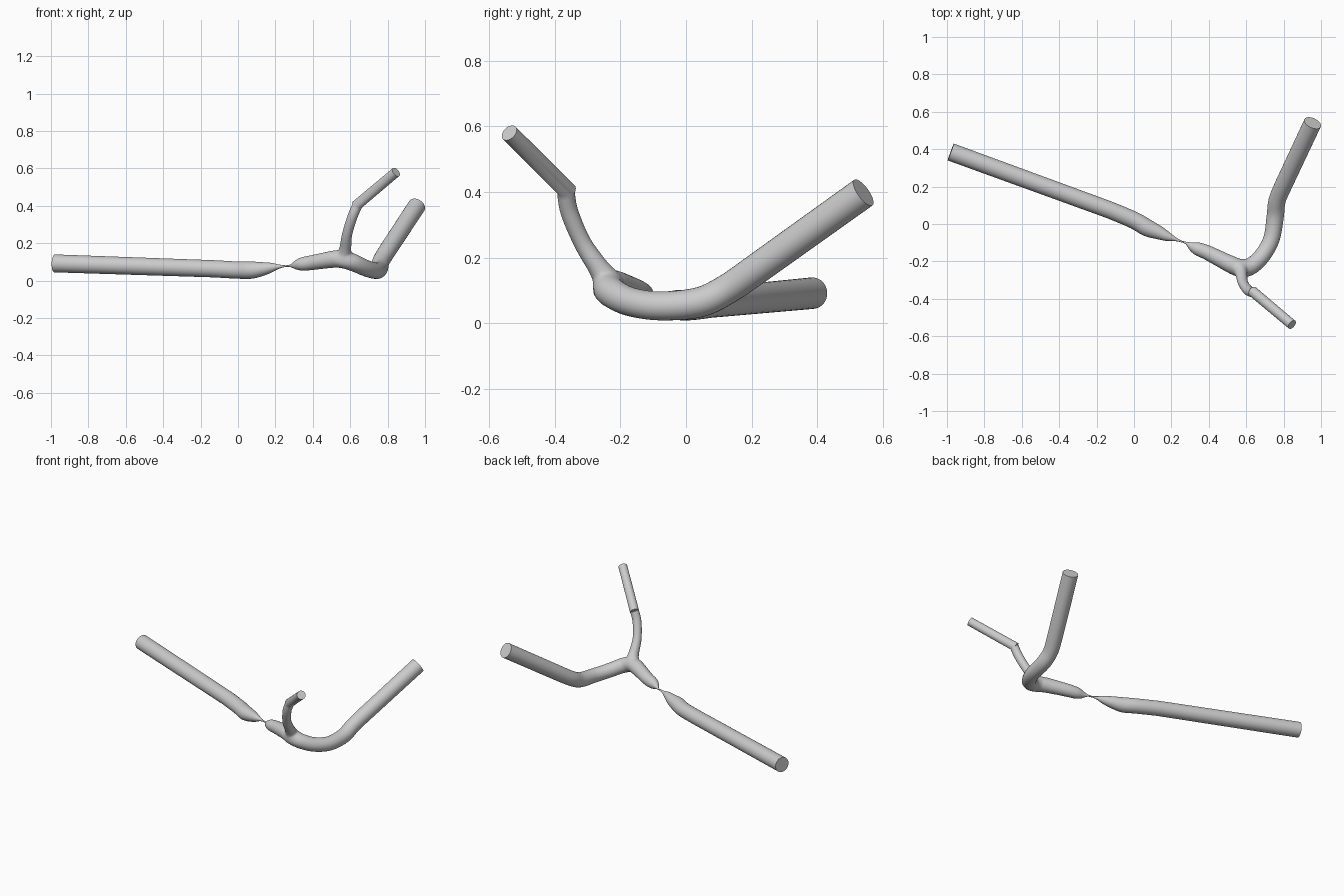
import bpy, bmesh, math
from mathutils import Vector

SIDES = 28
STEPS = 5

cube = bpy.data.objects.get("Cube")
if cube:
    bpy.data.objects.remove(cube, do_unlink=True)

grey = bpy.data.materials.new("plain grey")
grey.use_nodes = True
grey.diffuse_color = (0.6, 0.6, 0.6, 1)
grey.node_tree.nodes["Principled BSDF"].inputs["Base Color"].default_value = (0.6, 0.6, 0.6, 1)


def spline(points):
    """Smooth the inner points; the first and last spans stay straight."""
    pts = [Vector(p) for p in points]

    def lead(a, b):
        step = (a - b) * (0.07 / (a - b).xyz.length)
        step[3] = 0
        return b + step

    inner = [lead(pts[0], pts[1])] + pts[1:-1] + [lead(pts[-1], pts[-2])]
    out = [pts[0]]
    for a, b, c, d in zip(inner, inner[1:], inner[2:], inner[3:]):
        for i in range(STEPS):
            t = i / STEPS
            out.append(0.5 * (2 * b + (c - a) * t + (2 * a - 5 * b + 4 * c - d) * t * t
                              + (3 * b - a - 3 * c + d) * t ** 3))
    return out + [pts[-2], pts[-1]]


def tube(name, path):
    """Sweep a closed round tube along (x, y, z, radius) points."""
    bm = bmesh.new()
    rings = []
    side = Vector((0, 1, 0.3))
    for i, p in enumerate(path):
        before, after = path[max(i - 1, 0)].xyz, path[min(i + 1, len(path) - 1)].xyz
        back, ahead = p.xyz - before, after - p.xyz
        along = (back.normalized() + ahead.normalized()).normalized()
        side = (side - along * side.dot(along)).normalized()
        up = along.cross(side)
        rings.append([bm.verts.new(p.xyz + p[3] * (side * math.cos(a) + up * math.sin(a)))
                      for a in (math.tau * k / SIDES for k in range(SIDES))])
    for r, s in zip(rings, rings[1:]):
        for k in range(SIDES):
            n = (k + 1) % SIDES
            bm.faces.new((r[k], r[n], s[n], s[k]))
    bm.faces.new(rings[0])
    bm.faces.new(rings[-1])
    bmesh.ops.recalc_face_normals(bm, faces=bm.faces)
    mesh = bpy.data.meshes.new(name)
    bm.to_mesh(mesh)
    bm.free()
    mesh.materials.append(grey)
    obj = bpy.data.objects.new(name, mesh)
    bpy.context.collection.objects.link(obj)
    return obj


# Main tube: straight inlet, narrowed throat, curved bend, straight outlet
main_tube = tube("main_tube", spline([
    (-0.98, 0.385, 0.092, 0.048), (-0.13, 0.075, 0.063, 0.046),
    (0, 0.02, 0.056, 0.046), (0.07, -0.02, 0.056, 0.046),
    (0.13, -0.045, 0.062, 0.037), (0.18, -0.067, 0.07, 0.025),
    (0.22, -0.081, 0.075, 0.011), (0.25, -0.092, 0.077, 0.005),
    (0.28, -0.102, 0.079, 0.007), (0.31, -0.12, 0.083, 0.024),
    (0.34, -0.133, 0.088, 0.035), (0.39, -0.152, 0.095, 0.039),
    (0.45, -0.182, 0.105, 0.042), (0.52, -0.217, 0.115, 0.046),
    (0.57, -0.236, 0.113, 0.049), (0.625, -0.225, 0.093, 0.046),
    (0.685, -0.17, 0.066, 0.044), (0.735, -0.08, 0.053, 0.044),
    (0.755, 0.04, 0.064, 0.046), (0.765, 0.125, 0.104, 0.046),
    (0.80, 0.21, 0.162, 0.047), (0.955, 0.54, 0.398, 0.048)]))

# Side branch: flared root rising from the bend
side_branch = tube("side_branch", spline([
    (0.56, -0.225, 0.10, 0.042), (0.566, -0.24, 0.13, 0.042),
    (0.574, -0.268, 0.172, 0.032), (0.583, -0.315, 0.245, 0.027),
    (0.608, -0.352, 0.33, 0.027), (0.63, -0.364, 0.385, 0.027),
    (0.638, -0.365, 0.402, 0.027)]))

# Side branch outlet: straight, square-cut where it meets the branch
side_outlet = tube("side_outlet", [Vector((0.632, -0.359, 0.401, 0.028)),
                                   Vector((0.845, -0.538, 0.58, 0.027))])

# Weld everything into one skin
bpy.context.view_layer.objects.active = main_tube
for part in (side_branch, side_outlet):
    weld = main_tube.modifiers.new("weld", 'BOOLEAN')
    weld.operation = 'UNION'
    weld.solver = 'EXACT'
    weld.object = part
    bpy.ops.object.modifier_apply(modifier=weld.name)
    bpy.data.objects.remove(part, do_unlink=True)

# Soften the seam around the fork
bm = bmesh.new()
bm.from_mesh(main_tube.data)
bmesh.ops.remove_doubles(bm, verts=bm.verts, dist=0.0015)
fork = Vector((0.573, -0.25, 0.145))
near = [v for v in bm.verts if (v.co - fork).length < 0.065]
for _ in range(5):
    bmesh.ops.smooth_vert(bm, verts=near, factor=0.4, use_axis_x=True, use_axis_y=True, use_axis_z=True)
bm.to_mesh(main_tube.data)
bm.free()

main_tube.name = "branching_tube"
bpy.ops.object.select_all(action='DESELECT')
main_tube.select_set(True)
bpy.ops.object.shade_smooth_by_angle(angle=math.radians(40))
